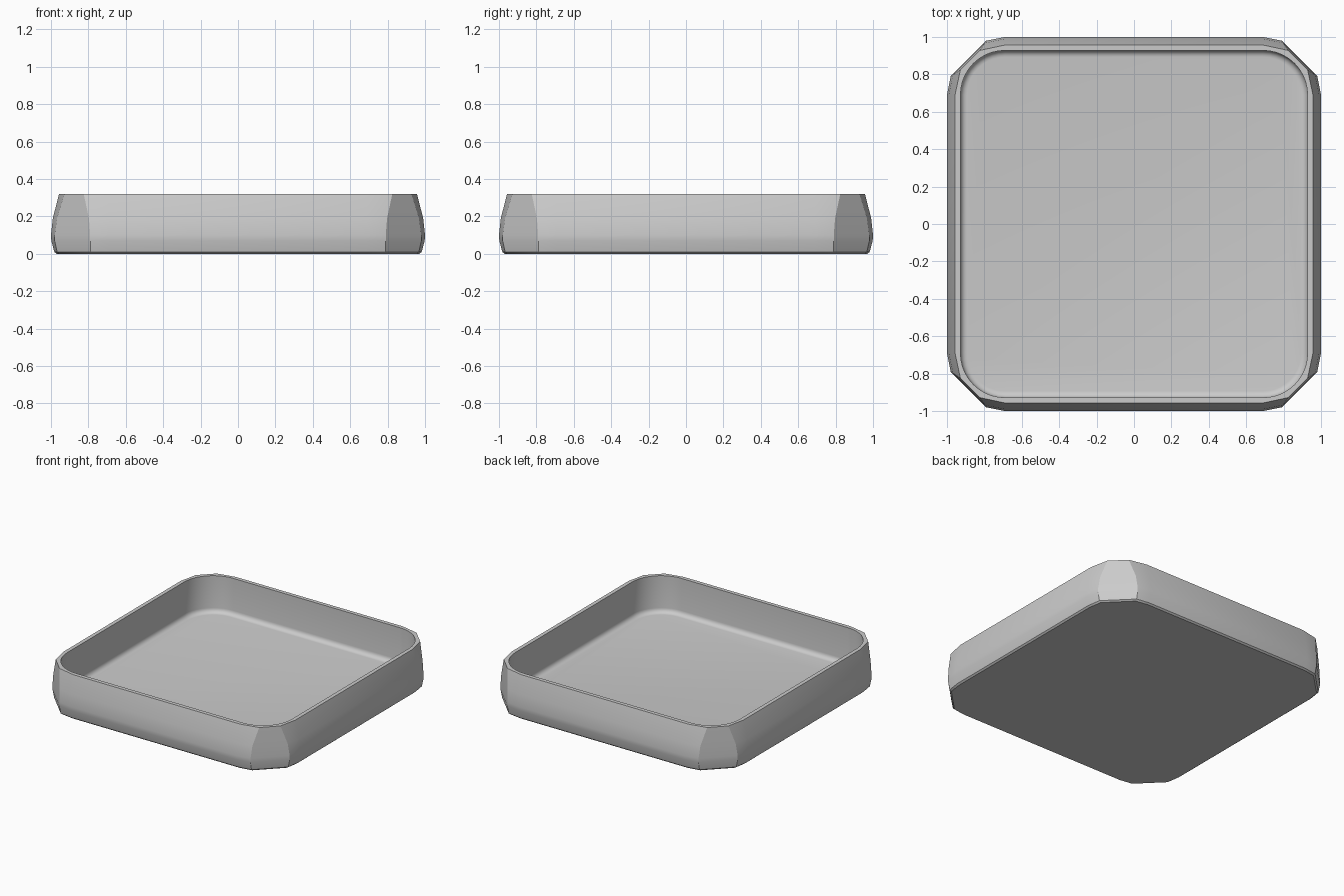
import bpy, bmesh, math

cube = bpy.data.objects.get("Cube")
if cube:
    bpy.data.objects.remove(cube)

# One plain grey for the whole tray
grey = bpy.data.materials.new("warm_grey")
grey.use_nodes = True
colour = (0.6, 0.6, 0.6, 1)
grey.diffuse_color = colour
grey.node_tree.nodes["Principled BSDF"].inputs["Base Color"].default_value = colour


def turned(points):
    """Repeat one corner's points around the four corners."""
    ring = []
    for _ in range(4):
        ring += points
        points = [(-y, x) for x, y in points]
    return ring


def outer_ring(half, near, far):
    """Chamfered square: side, slight turn, then the flat corner facet."""
    return turned([(half, 0.69), (near, far), (far, near), (0.69, half)])


def inner_ring(half, centre=0.69, steps=10):
    """Square with rounded corners."""
    r = half - centre
    angles = [math.pi / 2 * i / steps for i in range(steps + 1)]
    return turned([(centre + r * math.cos(a), centre + r * math.sin(a)) for a in angles])


def add_shell(bm, rings):
    """Skin a stack of (points, z) rings; return the vertices of each ring."""
    loops = [[bm.verts.new((x, y, z)) for x, y in pts] for pts, z in rings]
    for low, high in zip(loops, loops[1:]):
        n = len(low)
        for i in range(n):
            j = (i + 1) % n
            bm.faces.new((low[i], low[j], high[j], high[i]))
    return loops


def loop_edges(bm, verts):
    return [bm.edges.get((verts[i - 1], verts[i])) for i in range(len(verts))]


bm = bmesh.new()

# Outer wall, from the base up to the rim
outer = add_shell(bm, [
    (outer_ring(0.97, 0.955, 0.785), 0),
    (outer_ring(0.982, 0.967, 0.788), 0.01),
    (outer_ring(0.998, 0.98, 0.79), 0.07),
    (outer_ring(1.0, 0.98, 0.79), 0.1),
    (outer_ring(0.99, 0.968, 0.797), 0.19),
    (outer_ring(0.957, 0.928, 0.825), 0.32),
])

# Inner wall with a small fillet down to the floor
WALL, FLOOR, FILLET = 0.928, 0.045, 0.035
rings = [(inner_ring(WALL), 0.32)]
for i in range(6):
    a = math.pi / 2 * i / 5
    rings.append((inner_ring(WALL - FILLET * (1 - math.cos(a))),
                  FLOOR + FILLET * (1 - math.sin(a))))
inner = add_shell(bm, rings)

# Base, floor and flat rim
bm.faces.new(outer[0])
bm.faces.new(inner[-1])
bmesh.ops.bridge_loops(bm, edges=loop_edges(bm, outer[-1]) + loop_edges(bm, inner[0]))
bmesh.ops.recalc_face_normals(bm, faces=bm.faces)

mesh = bpy.data.meshes.new("tray")
bm.to_mesh(mesh)
bm.free()
mesh.materials.append(grey)
tray = bpy.data.objects.new("tray", mesh)
bpy.context.collection.objects.link(tray)

# Soft walls, sharp rim and corner facets
bpy.ops.object.select_all(action='DESELECT')
tray.select_set(True)
bpy.context.view_layer.objects.active = tray
bpy.ops.object.shade_smooth_by_angle(angle=math.radians(28))
